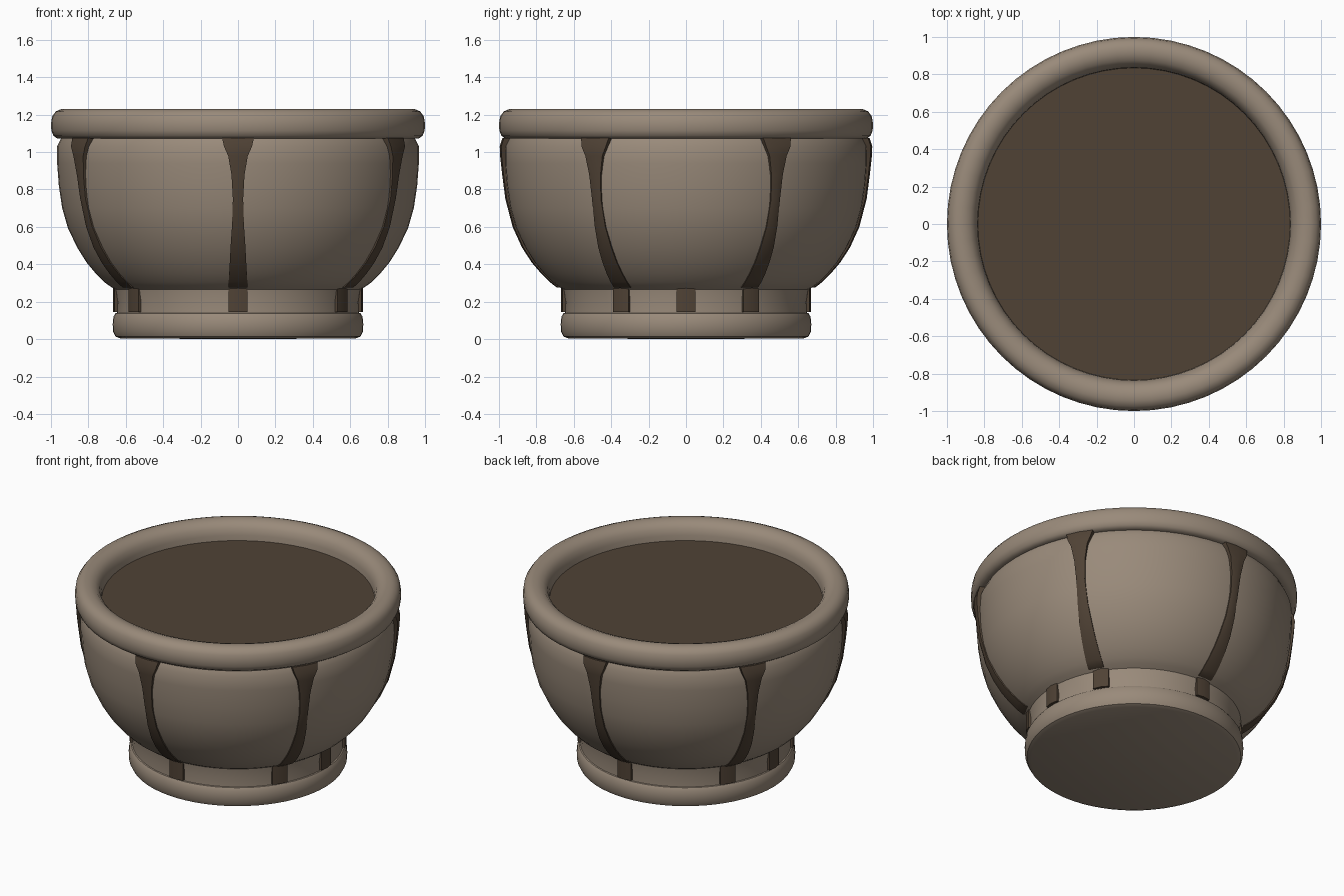
import bpy, bmesh, math
from mathutils import Vector

if "Cube" in bpy.data.objects:
    bpy.data.objects.remove(bpy.data.objects["Cube"])

SEG = 64


def material(name, rgb):
    m = bpy.data.materials.new(name)
    m.diffuse_color = (*rgb, 1)
    m.use_nodes = True
    m.node_tree.nodes["Principled BSDF"].inputs["Base Color"].default_value = m.diffuse_color
    return m


clay = material("pale clay", (0.32, 0.255, 0.195))
dark = material("dark brown", (0.080, 0.055, 0.036))


def finish(name, bm, mat, angle=40):
    bmesh.ops.remove_doubles(bm, verts=bm.verts, dist=1e-5)
    bmesh.ops.recalc_face_normals(bm, faces=bm.faces)
    me = bpy.data.meshes.new(name)
    bm.to_mesh(me)
    bm.free()
    me.materials.append(mat)
    ob = bpy.data.objects.new(name, me)
    bpy.context.collection.objects.link(ob)
    bpy.ops.object.select_all(action='DESELECT')
    ob.select_set(True)
    bpy.context.view_layer.objects.active = ob
    bpy.ops.object.shade_smooth_by_angle(angle=math.radians(angle))
    return ob


def lathe(name, profile, mat, closed=False):
    """Revolve (radius, height) points around z."""
    bm = bmesh.new()
    rings = []
    for r, z in profile:
        rings.append([bm.verts.new((r * math.cos(2 * math.pi * i / SEG),
                                    r * math.sin(2 * math.pi * i / SEG), z))
                      for i in range(SEG)] if r > 0 else [bm.verts.new((0, 0, z))] * SEG)
    pairs = list(zip(rings, rings[1:])) + ([(rings[-1], rings[0])] if closed else [])
    for a, b in pairs:
        for i in range(SEG):
            j = (i + 1) % SEG
            quad = list(dict.fromkeys((a[i], a[j], b[j], b[i])))
            bm.faces.new(quad)
    return finish(name, bm, mat)


def strip(name, rows, azimuth, mat):
    """Closed band on the wall; rows are (height, outer radius, width, thickness)."""
    bm = bmesh.new()
    rad = Vector((math.cos(azimuth), math.sin(azimuth), 0))
    tan = Vector((-rad.y, rad.x, 0))
    loops = []
    for z, r, w, t in rows:
        pts = [(r - t, -w / 2), (r - 0.008, -w / 2), (r, 0), (r - 0.008, w / 2), (r - t, w / 2)]
        loops.append([bm.verts.new(rad * a + tan * b + Vector((0, 0, z))) for a, b in pts])
    for a, b in zip(loops, loops[1:]):
        for i in range(5):
            j = (i + 1) % 5
            bm.faces.new((a[i], a[j], b[j], b[i]))
    bm.faces.new(loops[0])
    bm.faces.new(loops[-1])
    return finish(name, bm, mat)


# Bowl wall, with the narrow neck under it
lathe("bowl_wall", [(0.648, 0.12), (0.645, 0.2), (0.655, 0.265), (0.685, 0.283), (0.715, 0.305),
                    (0.76, 0.35), (0.81, 0.41), (0.86, 0.49), (0.91, 0.595), (0.94, 0.7),
                    (0.958, 0.82), (0.967, 0.94), (0.967, 1.03), (0.945, 1.075), (0.93, 1.1)], clay)

# Rounded foot ring with a flat underside
lathe("foot", [(0, 0), (0.63, 0.004), (0.655, 0.014), (0.668, 0.04), (0.67, 0.08),
               (0.666, 0.12), (0.655, 0.138), (0.63, 0.145)], clay)

# Thick rolled rim
lathe("rim", [(0.93, 1.075), (0.965, 1.072), (0.987, 1.087), (0.998, 1.115), (1.0, 1.15),
              (0.994, 1.19), (0.975, 1.217), (0.945, 1.23), (0.91, 1.23), (0.875, 1.217),
              (0.85, 1.19), (0.837, 1.15), (0.832, 1.08)], clay, closed=True)

# Soil filling
lathe("soil", [(0, 1.115), (0.845, 1.115)], dark)

# Six dark ribs down the bowl, wide at the top and pinched in the middle
rib_rows = [(1.075, 0.982, 0.17, 0.06), (1.03, 0.996, 0.15, 0.06), (0.98, 0.994, 0.105, 0.06),
            (0.88, 0.983, 0.07, 0.05), (0.75, 0.966, 0.055, 0.05), (0.6, 0.927, 0.065, 0.05),
            (0.49, 0.877, 0.08, 0.05), (0.41, 0.825, 0.088, 0.05), (0.35, 0.774, 0.095, 0.05),
            (0.305, 0.728, 0.1, 0.05), (0.275, 0.69, 0.1, 0.05)]
for k in range(6):
    strip(f"rib_{k + 1}", rib_rows, math.radians(-90 + 60 * k), dark)

# Small dark blocks around the neck: one below each rib, plus one on each side
for k, deg in enumerate((-90, -32, 0, 32, 90, 148, 180, 212)):
    strip(f"neck_block_{k + 1}", [(0.145, 0.667, 0.1, 0.05), (0.285, 0.667, 0.1, 0.05)],
          math.radians(deg), dark)
